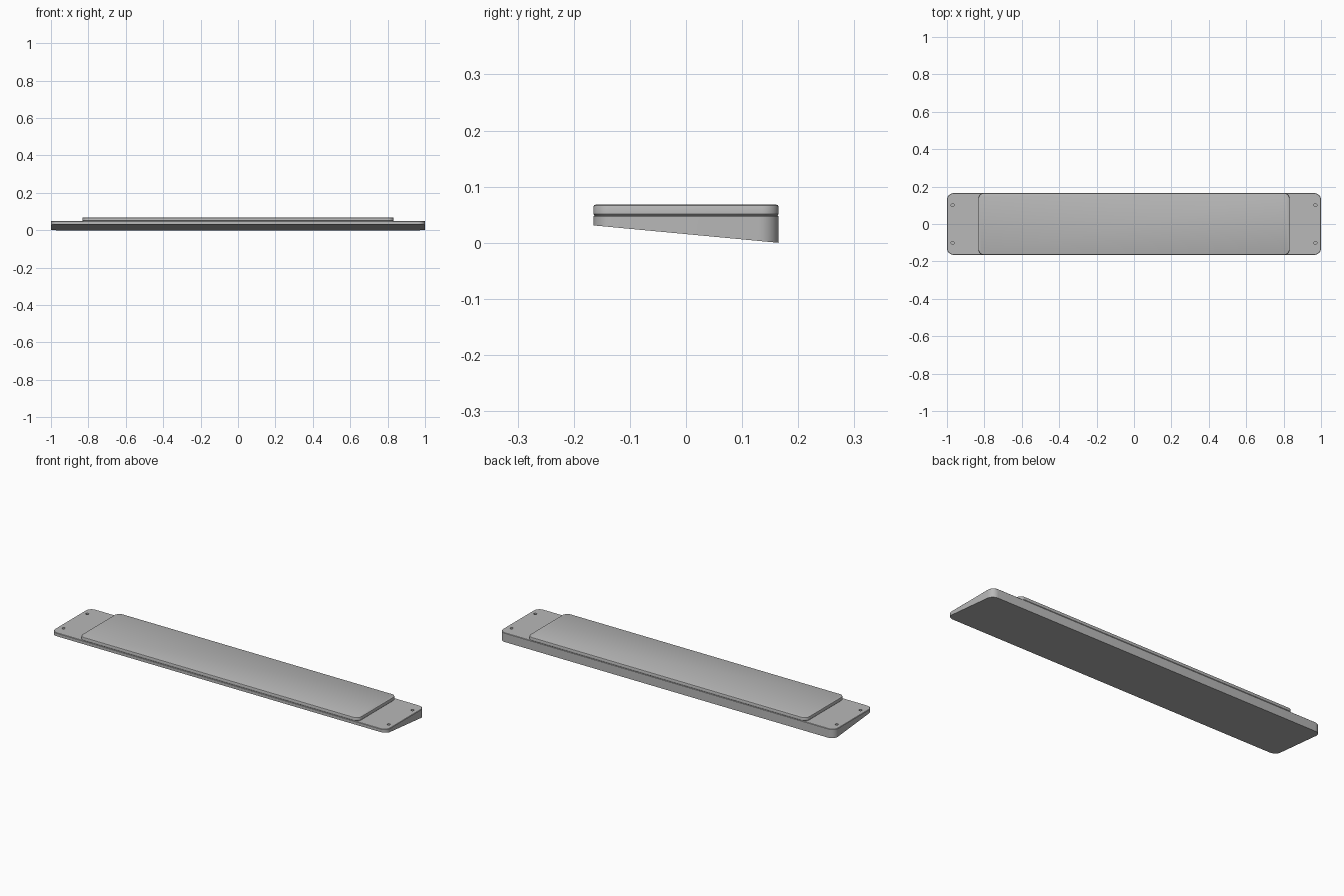
import bpy, bmesh
from math import cos, sin, pi

default = bpy.data.objects.get("Cube")
if default:
    bpy.data.objects.remove(default, do_unlink=True)

GREY = (0.48, 0.48, 0.48, 1)
mat = bpy.data.materials.new("satin grey")
mat.use_nodes = True
mat.diffuse_color = GREY
mat.node_tree.nodes["Principled BSDF"].inputs["Base Color"].default_value = GREY

HALF_Y = 0.165
SEAM = 0.049


def outline(hx, hy, r, steps=8):
    """Rounded rectangle, counter-clockwise."""
    pts = []
    for k, (sx, sy) in enumerate([(1, 1), (-1, 1), (-1, -1), (1, -1)]):
        for i in range(steps + 1):
            a = (k + i / steps) * pi / 2
            pts.append((sx * (hx - r) + r * cos(a), sy * (hy - r) + r * sin(a)))
    return pts


def slab(name, hx, r, bottom, top, layers):
    """Stack rounded outlines; each layer is (inset, height offset, from_top)."""
    bm = bmesh.new()
    rings = []
    for inset, dz, from_top in layers:
        ring = []
        for x, y in outline(hx - inset, HALF_Y - inset, r - inset):
            z = top - dz if from_top else bottom(y) + dz
            ring.append(bm.verts.new((x, y, z)))
        rings.append(ring)
    n = len(rings[0])
    for lo, hi in zip(rings, rings[1:]):
        for i in range(n):
            j = (i + 1) % n
            bm.faces.new((lo[i], lo[j], hi[j], hi[i]))
    bm.faces.new(rings[0][::-1])
    bm.faces.new(rings[-1])
    return finish(name, bm)


def finish(name, bm):
    bmesh.ops.recalc_face_normals(bm, faces=bm.faces)
    mesh = bpy.data.meshes.new(name)
    bm.to_mesh(mesh)
    bm.free()
    mesh.materials.append(mat)
    ob = bpy.data.objects.new(name, mesh)
    bpy.context.collection.objects.link(ob)
    return ob


# Wedge-shaped base, thicker at the back
base = slab("wedge_base", 1.0, 0.035,
            lambda y: 0.031 * (HALF_Y - y) / (2 * HALF_Y), SEAM,
            [(0, 0, False), (0, 0.002, True), (0.002, 0, True)])

# Raised pad with a softened rim and a fine seam below
pad = slab("raised_pad", 0.832, 0.03, lambda y: SEAM, 0.068,
           [(0.002, 0, False), (0, 0.002, False), (0, 0.004, True),
            (0.0012, 0.0012, True), (0.004, 0, True)])

# Blind screw holes at both ends
bm = bmesh.new()
for sx in (-1, 1):
    for sy in (-1, 1):
        made = bmesh.ops.create_cone(bm, cap_ends=True, segments=20,
                                     radius1=0.008, radius2=0.008, depth=0.03)
        bmesh.ops.translate(bm, verts=made["verts"],
                            vec=(sx * 0.97, sy * 0.101, SEAM))
cutter = finish("screw_hole_cutter", bm)
cutter.hide_render = True
cutter.hide_set(True)
cut = base.modifiers.new("screw holes", "BOOLEAN")
cut.operation = "DIFFERENCE"
cut.solver = "EXACT"
cut.object = cutter

# Smooth the rounded corners, keep the edges crisp
bpy.ops.object.select_all(action="DESELECT")
for ob in (base, pad):
    ob.select_set(True)
bpy.context.view_layer.objects.active = base
bpy.ops.object.shade_smooth_by_angle(angle=pi / 6)
